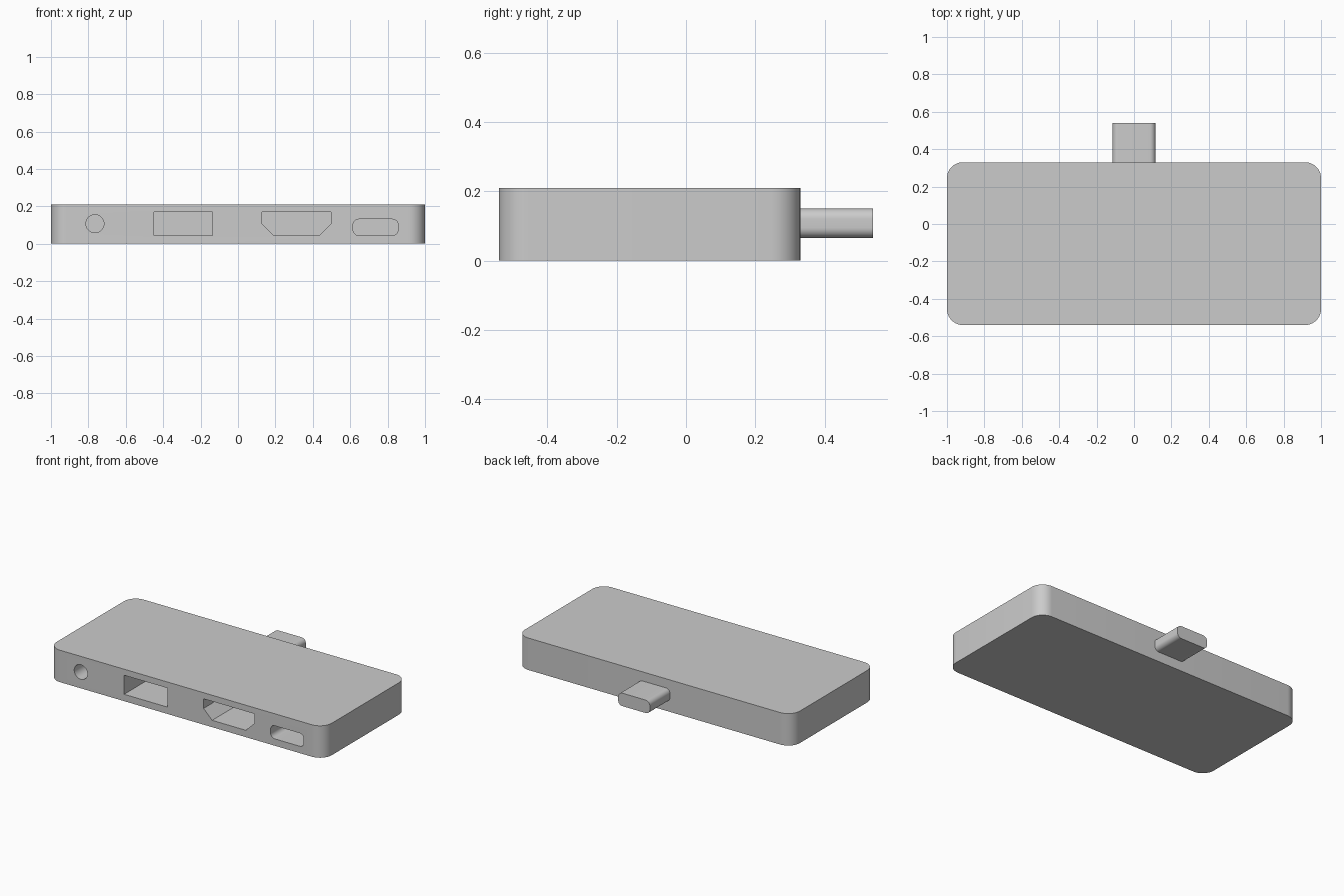
import bpy
import bmesh
import math

BODY_FRONT, BODY_BACK, PLUG_END = -0.54, 0.33, 0.54
BODY_HEIGHT = 0.21
PORT_DEPTH = 0.3

default = bpy.data.objects.get("Cube")
if default:
    bpy.data.objects.remove(default, do_unlink=True)

grey = bpy.data.materials.new("plain_grey")
grey.use_nodes = True
colour = (0.6, 0.6, 0.6, 1)
grey.diffuse_color = colour
grey.node_tree.nodes["Principled BSDF"].inputs["Base Color"].default_value = colour


def rounded_rect(x0, x1, y0, y1, r, steps=10):
    """Counter-clockwise outline with rounded corners."""
    corners = [(x1 - r, y1 - r), (x0 + r, y1 - r), (x0 + r, y0 + r), (x1 - r, y0 + r)]
    points = []
    for quarter, (cx, cy) in enumerate(corners):
        for i in range(steps + 1):
            a = (quarter + i / steps) * math.pi / 2
            points.append((cx + r * math.cos(a), cy + r * math.sin(a)))
    return points


def circle(cx, cz, r, count=40):
    return [(cx + r * math.cos(2 * math.pi * i / count),
             cz + r * math.sin(2 * math.pi * i / count)) for i in range(count)]


def prism(name, outline, start, end, axis):
    """Extrude an outline along z, or an x-z outline along y."""
    def place(p, t):
        return (p[0], p[1], t) if axis == "z" else (p[0], t, p[1])

    bm = bmesh.new()
    face = bm.faces.new([bm.verts.new(place(p, start)) for p in outline])
    moved = bmesh.ops.extrude_face_region(bm, geom=[face])["geom"]
    verts = [g for g in moved if isinstance(g, bmesh.types.BMVert)]
    shift = end - start
    bmesh.ops.translate(bm, verts=verts, vec=(0, 0, shift) if axis == "z" else (0, shift, 0))
    bmesh.ops.recalc_face_normals(bm, faces=bm.faces)
    mesh = bpy.data.meshes.new(name)
    bm.to_mesh(mesh)
    bm.free()
    mesh.materials.append(grey)
    obj = bpy.data.objects.new(name, mesh)
    bpy.context.collection.objects.link(obj)
    return obj


def shade(obj):
    bpy.ops.object.select_all(action="DESELECT")
    obj.select_set(True)
    bpy.context.view_layer.objects.active = obj
    bpy.ops.object.shade_smooth_by_angle(angle=math.radians(30))


# Flat case with rounded vertical corners
body = prism("body", rounded_rect(-1, 1, BODY_FRONT, BODY_BACK, 0.085), 0, BODY_HEIGHT, "z")

# Port openings along the front
ports = {
    "round_socket": circle(-0.765, 0.107, 0.048),
    "wide_socket": [(-0.45, 0.045), (-0.135, 0.045), (-0.135, 0.17), (-0.45, 0.17)],
    "tapered_socket": [(0.19, 0.045), (0.435, 0.045), (0.497, 0.107),
                       (0.497, 0.17), (0.128, 0.17), (0.128, 0.107)],
    "oval_socket": rounded_rect(0.615, 0.856, 0.045, 0.131, 0.03),
}
for name, outline in ports.items():
    cutter = prism(name + "_cutter", outline, BODY_FRONT - 0.05, BODY_FRONT + PORT_DEPTH, "y")
    cut = body.modifiers.new(name, "BOOLEAN")
    cut.operation = "DIFFERENCE"
    cut.solver = "EXACT"
    cut.object = cutter
    bpy.context.view_layer.objects.active = body
    bpy.ops.object.modifier_apply(modifier=cut.name)
    bpy.data.objects.remove(cutter, do_unlink=True)
shade(body)

# Plug at the back
plug = prism("plug", rounded_rect(-0.115, 0.115, 0.065, 0.15, 0.03), BODY_BACK, PLUG_END, "y")
shade(plug)
